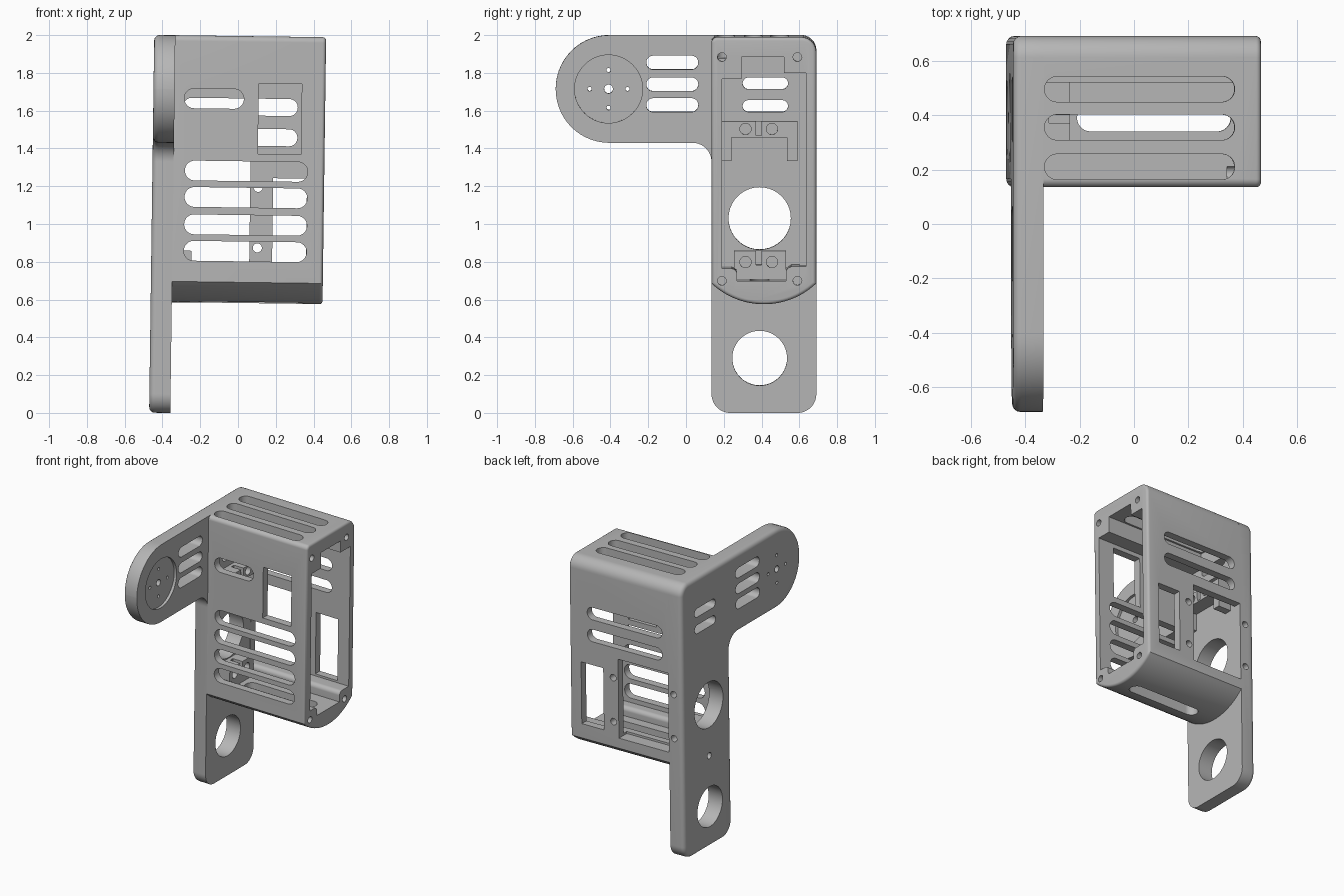
import bpy, bmesh, math
from mathutils import Matrix, Vector

cube = bpy.data.objects.get("Cube")
if cube:
    bpy.data.objects.remove(cube, do_unlink=True)

grey = bpy.data.materials.new("plain grey")
grey.use_nodes = True
COLOUR = (0.47, 0.47, 0.47, 1)
grey.diffuse_color = COLOUR
grey.node_tree.nodes["Principled BSDF"].inputs["Base Color"].default_value = COLOUR

INNER, OUTER, OPEN = -0.345, -0.457, 0.453     # x of plate faces and open end
FRONT, BACK = 0.135, 0.69                      # y of housing faces


def fillet(corners, steps=10):
    """Outline from (u, v, radius) corners, each rounded by its radius."""
    out = []
    for i, (u, v, r) in enumerate(corners):
        p = Vector((u, v))
        if not r:
            out.append(p)
            continue
        a = (Vector(corners[i - 1][:2]) - p).normalized()
        b = (Vector(corners[(i + 1) % len(corners)][:2]) - p).normalized()
        half = a.angle(b) / 2
        mid = p + (a + b).normalized() * (r / math.sin(half))
        start = p + a * (r / math.tan(half)) - mid
        end = p + b * (r / math.tan(half)) - mid
        sweep = math.pi - 2 * half
        for k in range(steps + 1):
            t = k / steps
            out.append(mid + (start * math.sin((1 - t) * sweep)
                              + end * math.sin(t * sweep)) / math.sin(sweep))
    return out


def rect(u0, u1, v0, v1, r=0):
    return fillet([(u0, v0, r), (u1, v0, r), (u1, v1, r), (u0, v1, r)])


def slot(u0, u1, v, h):
    return rect(u0, u1, v - h / 2, v + h / 2, h / 2 - 0.0005)


def circle(u, v, r, n=40):
    return [Vector((u + r * math.cos(2 * math.pi * k / n),
                    v + r * math.sin(2 * math.pi * k / n))) for k in range(n)]


def prism(name, outline, axis, a, b, bevel=0, bevel_at=None):
    """Extrude an outline along an axis from a to b; optionally round one rim."""
    place = {"x": lambda p, w: (w, p.x, p.y),
             "y": lambda p, w: (p.x, w, p.y),
             "z": lambda p, w: (p.x, p.y, w)}[axis]
    bm = bmesh.new()
    low = [bm.verts.new(place(p, a)) for p in outline]
    high = [bm.verts.new(place(p, b)) for p in outline]
    bm.faces.new(low)
    bm.faces.new(high)
    for i in range(len(low)):
        bm.faces.new((low[i - 1], low[i], high[i], high[i - 1]))
    bmesh.ops.recalc_face_normals(bm, faces=bm.faces)
    if bevel:
        rim = [e for e in bm.edges
               if all(abs(v.co.x - bevel_at) < 1e-5 for v in e.verts)]
        bmesh.ops.bevel(bm, geom=rim, offset=bevel, segments=4,
                        profile=0.5, affect="EDGES")
    mesh = bpy.data.meshes.new(name)
    bm.to_mesh(mesh)
    bm.free()
    mesh.materials.append(grey)
    ob = bpy.data.objects.new(name, mesh)
    bpy.context.collection.objects.link(ob)
    return ob


def select(ob):
    bpy.ops.object.select_all(action="DESELECT")
    ob.select_set(True)
    bpy.context.view_layer.objects.active = ob


def cut(ob, outline, axis, a, b):
    tool = prism("cutter", outline, axis, a, b)
    tool.hide_render = True
    mod = ob.modifiers.new("cut", "BOOLEAN")
    mod.operation, mod.solver, mod.object = "DIFFERENCE", "EXACT", tool
    select(ob)
    bpy.ops.object.modifier_apply(modifier=mod.name)
    bpy.data.objects.remove(tool, do_unlink=True)


# Side plate: upright column with a round-ended arm
plate = prism("side_plate", fillet([
    (BACK, 0, 0.1), (BACK, 2, 0.08), (-0.69, 2, 0.284), (-0.69, 1.43, 0.284),
    (FRONT, 1.43, 0.1), (FRONT, 0, 0.1)], 14), "x", OUTER, INNER, 0.03, OUTER)
ARM_Y, ARM_Z = -0.41, 1.715
cut(plate, circle(ARM_Y, ARM_Z, 0.18, 56), "x", INNER - 0.02, 0)
holes = [(ARM_Y, ARM_Z, 0.023), (0.39, 1.03, 0.165), (0.39, 0.29, 0.145)]
holes += [(ARM_Y + dy, ARM_Z + dz, 0.011)
          for dy, dz in ((0.1, 0), (-0.1, 0), (0, 0.1), (0, -0.1))]
for y, z, r in holes:
    cut(plate, circle(y, z, r), "x", -0.6, 0)
cut(plate, circle(0.39, 0.66, 0.023), "x", -0.6, INNER - 0.01)
for z in (1.855, 1.74, 1.63):
    cut(plate, slot(-0.21, 0.065, z, 0.073), "x", -0.6, 0)
for z in (1.745, 1.625):
    cut(plate, slot(0.3, 0.54, z, 0.062), "x", -0.6, 0)
for z in (1.2, 0.88):
    cut(plate, circle(-0.385, z, 0.023, 24), "y", 0.61, 0.8)

# Housing: rounded top, arched underside, open at one end
MID_Y, ARC_R = (FRONT + BACK) / 2, 0.404
reach = math.asin((BACK - FRONT) / 2 / ARC_R)
arc = [(MID_Y + ARC_R * math.sin(t), 0.99 - ARC_R * math.cos(t), 0)
       for t in [reach * (k / 12 - 1) for k in range(25)]]
housing = prism("housing", fillet(arc + [(BACK, 2, 0.08), (FRONT, 2, 0.03)]),
                "x", INNER, OPEN, 0.018, OPEN)
# Cavity leaves a screw boss in each corner
cut(housing, fillet([
    (0.19, 1.78, 0), (0.295, 1.78, 0), (0.295, 1.895, 0), (0.52, 1.895, 0),
    (0.52, 1.81, 0), (0.635, 1.81, 0), (0.635, 0.785, 0), (0.53, 0.785, 0.03),
    (0.53, 0.71, 0), (0.27, 0.71, 0), (0.27, 0.775, 0.03), (0.19, 0.775, 0)]),
    "x", -0.6, 0.6)
for y in (0.19, 0.59):
    for z in (1.895, 0.71):
        cut(housing, circle(y, z, 0.023, 24), "x", 0.33, 0.6)
# Vents in the top and underside
for y in (0.21, 0.355, 0.495):
    cut(housing, slot(-0.342, 0.356, y, 0.093), "z", 1.885, 2.1)
cut(housing, slot(-0.205, 0.36, 0.39, 0.1), "z", 0.5, 0.75)
# Front vents and window
for z in (1.285, 1.145, 1.0, 0.86):
    cut(housing, slot(-0.285, 0.365, z, 0.105), "y", 0, 0.2)
cut(housing, slot(-0.293, 0.022, 1.667, 0.105), "y", 0, 0.2)
cut(housing, rect(0.1, 0.328, 1.378, 1.75), "y", 0, 0.2)
# Back vents, windows and screw holes
for z in (1.625, 1.465):
    cut(housing, slot(-0.297, 0.308, z, 0.09), "y", 0.6, 0.8)
cut(housing, rect(INNER + 0.003, 0.062, 0.77, 1.345), "y", 0.6, 0.8)
cut(housing, rect(0.183, 0.362, 0.8, 1.25), "y", 0.6, 0.8)
for z in (1.2, 0.88):
    cut(housing, circle(0.104, z, 0.024, 24), "y", 0.6, 0.8)

# Inner mounting blocks on the plate
MOUNT_X = -0.243
upper = prism("upper_mount", fillet([
    (0.19, 1.335, 0), (0.24, 1.335, 0), (0.24, 1.46, 0), (0.535, 1.46, 0),
    (0.535, 1.335, 0), (0.59, 1.335, 0), (0.59, 1.545, 0), (0.19, 1.545, 0)]),
    "x", INNER, MOUNT_X)
lower = prism("lower_mount", rect(0.255, 0.53, 0.71, 0.86), "x", INNER, MOUNT_X)
for mount, z, low, high in ((upper, 1.505, 1.47, 1.6), (lower, 0.8, 0.785, 0.9)):
    for y in (0.315, 0.455):
        cut(mount, circle(y, z, 0.03, 24), "x", -0.3, 0)
    cut(mount, rect(0.37, 0.4, low, high), "x", -0.32, 0)

# Lean the whole bracket slightly
lean = (Matrix.Translation((0, 0, 0.995)) @ Matrix.Rotation(0.0135, 4, "Y")
        @ Matrix.Translation((0, 0, -1)))
for ob in (plate, housing, upper, lower):
    ob.data.transform(lean)
    select(ob)
    bpy.ops.object.shade_smooth_by_angle(angle=math.radians(30))
